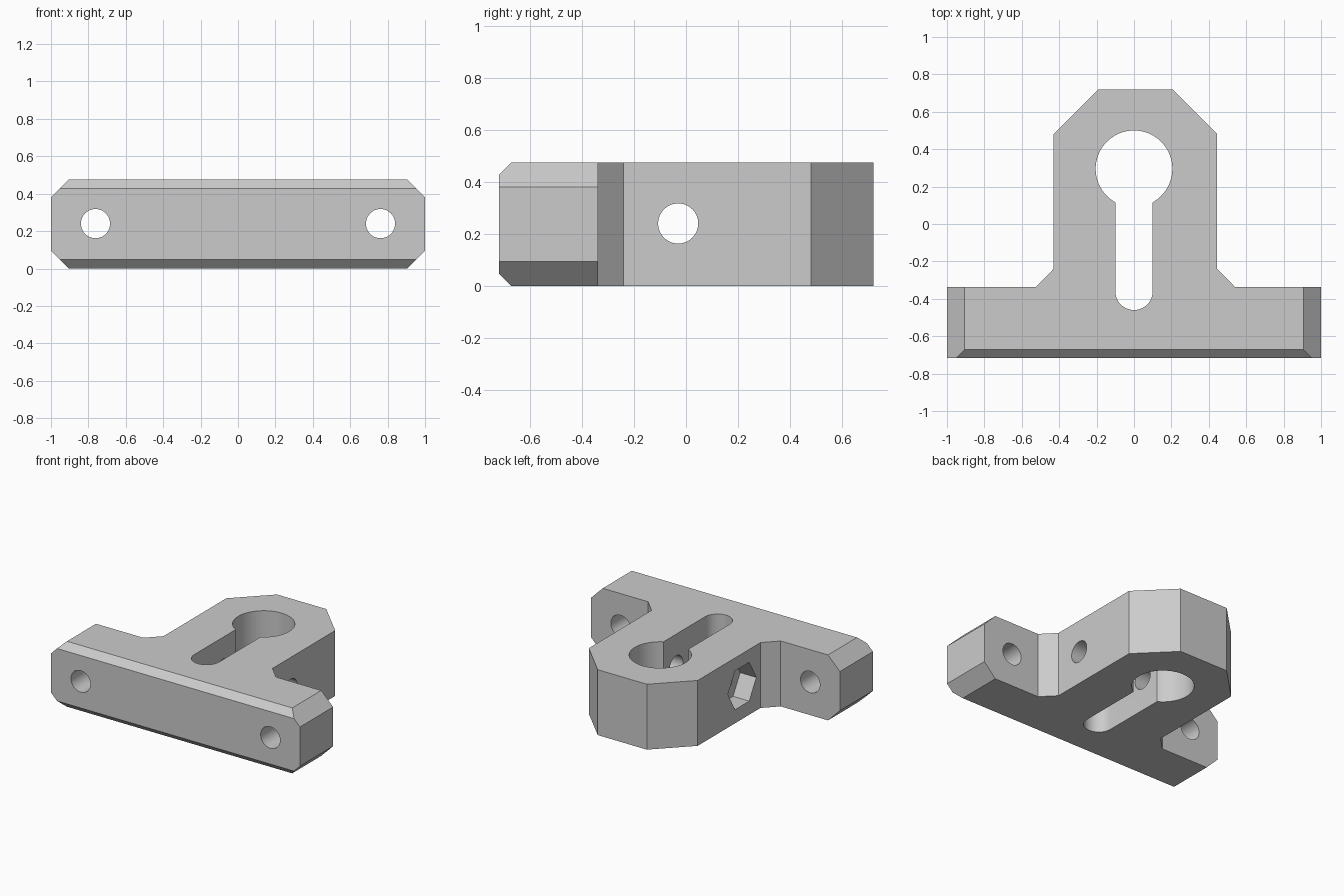
import bpy, bmesh
from math import pi, cos, sin, asin
from mathutils import Vector, Matrix

if "Cube" in bpy.data.objects:
    bpy.data.objects.remove(bpy.data.objects["Cube"])

H = 0.475          # overall height
MID = 0.24         # height of all bolt holes
FRONT, BACK = -0.717, -0.337


def to_object(name, bm):
    bmesh.ops.recalc_face_normals(bm, faces=bm.faces[:])
    mesh = bpy.data.meshes.new(name)
    bm.to_mesh(mesh)
    bm.free()
    obj = bpy.data.objects.new(name, mesh)
    bpy.context.collection.objects.link(obj)
    return obj


def prism(points, z0, z1):
    bm = bmesh.new()
    face = bm.faces.new([bm.verts.new((x, y, z0)) for x, y in points])
    ext = bmesh.ops.extrude_face_region(bm, geom=[face])
    verts = [g for g in ext['geom'] if isinstance(g, bmesh.types.BMVert)]
    bmesh.ops.translate(bm, verts=verts, vec=(0, 0, z1 - z0))
    return bm


def arc(cx, cy, r, a0, a1, n):
    return [(cx + r * cos(a0 + (a1 - a0) * i / n),
             cy + r * sin(a0 + (a1 - a0) * i / n)) for i in range(n + 1)]


def bore(name, radius, start, end, sides=48):
    """Round or hexagonal cutter between two points."""
    a, b = Vector(start), Vector(end)
    bm = bmesh.new()
    axis = (b - a).normalized()
    side = Vector((0, 0, 1)).cross(axis)      # first corner is horizontal
    rot = Matrix((side, axis.cross(side), axis)).transposed().to_4x4()
    length = (b - a).length
    bm.free()
    bm = prism(arc(0, 0, radius, 0, 2 * pi, sides)[:-1], 0, length)
    bm.transform(Matrix.Translation(a) @ rot)
    return to_object(name, bm)


# T-shaped body outline with clipped corners and small gussets
outline = [(-1, FRONT), (1, FRONT), (1, BACK), (0.54, BACK), (0.445, -0.24),
           (0.445, 0.48), (0.205, 0.72), (-0.19, 0.72), (-0.43, 0.48),
           (-0.43, -0.24), (-0.525, BACK), (-1, BACK)]
bm = prism(outline, 0, H)

# Chamfers: crossbar end corners and long front edges
for z, nz in ((H, 1), (0, -1)):
    cuts = [(Vector((s * 0.905, 0, z)), Vector((s, 0, nz))) for s in (-1, 1)]
    cuts.append((Vector((0, FRONT + 0.047, z)), Vector((0, -1, nz))))
    for co, no in cuts:
        bmesh.ops.bisect_plane(bm, geom=bm.verts[:] + bm.edges[:] + bm.faces[:],
                               plane_co=co, plane_no=no, clear_outer=True)
        bmesh.ops.holes_fill(bm, edges=[e for e in bm.edges if e.is_boundary], sides=0)
body = to_object("keyhole_bracket", bm)

# Keyhole slot cutter
a = asin(0.1 / 0.205)
keyhole = arc(0, 0.295, 0.205, -pi / 2 + a, 1.5 * pi - a, 56) \
    + arc(0, -0.36, 0.1, pi, 2 * pi, 20)
cutters = [to_object("keyhole_cutter", prism(keyhole, -0.2, H + 0.2))]

# Crossbar bolt holes with hexagonal nut pockets at the back
for s in (-1, 1):
    x = s * 0.762
    cutters.append(bore("bolt_cutter", 0.078, (x, -1, MID), (x, 0, MID)))
    cutters.append(bore("nut_cutter", 0.163, (x, BACK - 0.13, MID), (x, 0, MID), 6))

# Clamp bolt across the stem: round counterbore right, nut pocket left
Y = -0.03
cutters.append(bore("clamp_cutter", 0.077, (-0.7, Y, MID), (0.7, Y, MID)))
cutters.append(bore("head_cutter", 0.145, (0.315, Y, MID), (0.7, Y, MID)))
cutters.append(bore("clamp_nut_cutter", 0.163, (-0.30, Y, MID), (-0.7, Y, MID), 6))

bpy.context.view_layer.objects.active = body
body.select_set(True)
for c in cutters:
    c.hide_render = True
    mod = body.modifiers.new("cut", 'BOOLEAN')
    mod.operation = 'DIFFERENCE'
    mod.solver = 'EXACT'
    mod.object = c
    bpy.ops.object.modifier_apply(modifier=mod.name)
    bpy.data.objects.remove(c, do_unlink=True)

bpy.ops.object.shade_smooth_by_angle(angle=pi / 6)
